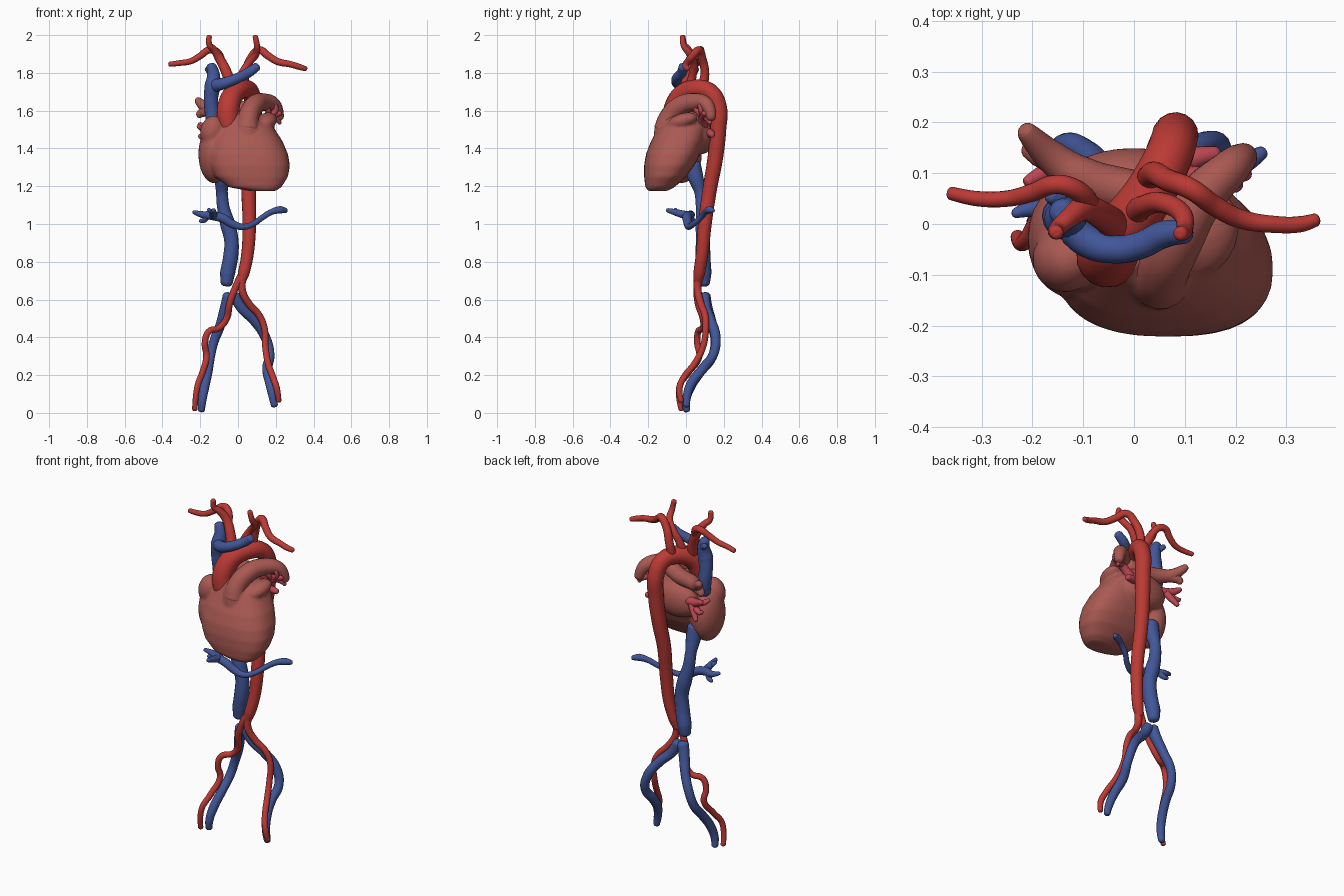
import bpy, bmesh, math
from mathutils import Vector, Matrix, Euler


def material(name, rgb):
    m = bpy.data.materials.new(name)
    m.diffuse_color = (*rgb, 1)
    return m


RED = material("artery_red", (0.50, 0.042, 0.035))
BLUE = material("vein_blue", (0.055, 0.095, 0.32))
FLESH = material("heart_flesh", (0.40, 0.10, 0.085))
PINK = material("lung_vein_pink", (0.52, 0.065, 0.09))


def tubes(name, mat, *paths):
    """Smooth tubes through (x, y, z, radius) points, with rounded ends."""
    cu = bpy.data.curves.new(name, 'CURVE')
    cu.dimensions = '3D'
    cu.bevel_depth = 1.0
    cu.bevel_resolution = 6
    cu.resolution_u = 8
    cu.use_fill_caps = True
    for path in paths:
        a, b = [Vector(p) for p in (path[0], path[1])]
        y, z = [Vector(p) for p in (path[-2], path[-1])]

        def inset(end, nxt):
            # pull points in from the end so the cap is domed
            d = (nxt - end).to_3d().normalized()
            r = end[3]
            return [(*(end.to_3d() + d * r * k), r * s) for k, s in ((0, 0.45), (0.18, 0.78), (0.5, 1))]

        pts = inset(a, b) + list(path[1:-1]) + inset(z, y)[::-1]
        sp = cu.splines.new('BEZIER')
        sp.bezier_points.add(len(pts) - 1)
        for bp, p in zip(sp.bezier_points, pts):
            bp.co = p[:3]
            bp.radius = p[3]
            bp.handle_left_type = bp.handle_right_type = 'AUTO'
    ob = bpy.data.objects.new(name, cu)
    bpy.context.collection.objects.link(ob)
    cu.materials.append(mat)
    return ob


# Heart: lofted ventricles plus chamber bulges, fused into one skin
bm = bmesh.new()
sections = [  # z, x min, x max, y min, y max
    (1.175, 0.06, 0.20, -0.20, -0.10), (1.195, -0.05, 0.23, -0.215, -0.06),
    (1.25, -0.12, 0.265, -0.222, 0.00), (1.31, -0.15, 0.275, -0.222, 0.045),
    (1.37, -0.16, 0.265, -0.212, 0.075), (1.44, -0.15, 0.235, -0.185, 0.10),
    (1.51, -0.12, 0.19, -0.145, 0.115), (1.56, -0.09, 0.14, -0.115, 0.10),
    (1.60, -0.06, 0.09, -0.08, 0.08)]
N = 32
rings = []
for z, x0, x1, y0, y1 in sections:
    ring = []
    for i in range(N):
        c, s = math.cos(math.tau * i / N), math.sin(math.tau * i / N)
        px = math.copysign(abs(c) ** 0.82, c)
        py = math.copysign(abs(s) ** 0.82, s)
        ring.append(bm.verts.new(((x0 + x1) / 2 + px * (x1 - x0) / 2, (y0 + y1) / 2 + py * (y1 - y0) / 2, z)))
    rings.append(ring)
for lo, hi in zip(rings, rings[1:]):
    for i in range(N):
        j = (i + 1) % N
        bm.faces.new((lo[i], lo[j], hi[j], hi[i]))
bm.faces.new(rings[0][::-1])
bm.faces.new(rings[-1])


def bulge(centre, radii, rot=(0, 0, 0)):
    m = Matrix.LocRotScale(Vector(centre), Euler(rot), Vector(radii))
    bmesh.ops.create_uvsphere(bm, u_segments=24, v_segments=16, radius=1, matrix=m)


bulge((-0.125, -0.03, 1.37), (0.085, 0.115, 0.155))            # right atrium
bulge((-0.135, -0.07, 1.49), (0.065, 0.065, 0.085), (0, 0.2, 0))  # right auricle
bulge((0.0, 0.085, 1.47), (0.14, 0.065, 0.10))                 # left atrium
bulge((0.15, -0.02, 1.545), (0.055, 0.085, 0.04), (0.3, 0, -0.3))  # left auricle
bulge((0.05, -0.11, 1.51), (0.06, 0.055, 0.10), (-0.3, 0, 0))  # outflow tract
me = bpy.data.meshes.new("heart")
bm.to_mesh(me)
bm.free()
heart = bpy.data.objects.new("heart", me)
bpy.context.collection.objects.link(heart)
me.materials.append(FLESH)
rm = heart.modifiers.new("fuse", 'REMESH')
rm.mode = 'VOXEL'
rm.voxel_size = 0.009
rm.use_smooth_shade = True
sm = heart.modifiers.new("soften", 'SMOOTH')
sm.factor = 0.5
sm.iterations = 4

# Pulmonary arteries: trunk with left branch, and right branch behind the aorta
tubes("pulmonary_arteries", FLESH,
      [(0.05, -0.12, 1.47, .06), (0.055, -0.09, 1.56, .055), (0.085, -0.03, 1.625, .052),
       (0.13, 0.05, 1.645, .048), (0.19, 0.11, 1.63, .038), (0.225, 0.14, 1.55, .024)],
      [(0.09, 0.03, 1.62, .045), (0.0, 0.06, 1.60, .045), (-0.10, 0.09, 1.60, .042),
       (-0.16, 0.13, 1.61, .033), (-0.22, 0.19, 1.66, .018)],
      [(-0.13, 0.11, 1.60, .03), (-0.19, 0.14, 1.59, .025), (-0.215, 0.15, 1.57, .018)])

# Pulmonary veins on both sides
tubes("pulmonary_veins", PINK,
      [(0.08, 0.09, 1.50, .028), (0.15, 0.09, 1.56, .022), (0.23, 0.10, 1.59, .013)],
      [(0.15, 0.09, 1.56, .018), (0.16, 0.06, 1.60, .016), (0.14, 0.04, 1.63, .012)],
      [(0.16, 0.09, 1.57, .018), (0.20, 0.08, 1.60, .014), (0.20, 0.07, 1.635, .01)],
      [(0.17, 0.10, 1.57, .018), (0.21, 0.12, 1.55, .014), (0.225, 0.13, 1.53, .01)],
      [(0.06, 0.11, 1.48, .028), (0.12, 0.13, 1.48, .022), (0.17, 0.14, 1.47, .015)],
      [(-0.08, 0.10, 1.49, .028), (-0.15, 0.12, 1.50, .024), (-0.21, 0.15, 1.53, .013)],
      [(-0.14, 0.12, 1.50, .018), (-0.18, 0.10, 1.50, .016), (-0.215, 0.08, 1.52, .011)],
      [(-0.12, 0.12, 1.49, .02), (-0.15, 0.14, 1.45, .018), (-0.18, 0.16, 1.41, .012)],
      [(-0.15, 0.13, 1.47, .018), (-0.19, 0.14, 1.46, .015), (-0.21, 0.14, 1.47, .01)])

# Aorta: ascending part, arch and descending part
tubes("aorta", RED,
      [(-0.03, -0.05, 1.44, .055), (-0.05, -0.065, 1.53, .06), (-0.05, -0.055, 1.62, .06),
       (-0.02, -0.01, 1.69, .055), (0.03, 0.06, 1.715, .05), (0.067, 0.13, 1.695, .047),
       (0.08, 0.17, 1.62, .046), (0.08, 0.17, 1.50, .043), (0.07, 0.155, 1.35, .041),
       (0.057, 0.125, 1.18, .038), (0.06, 0.10, 1.0, .036), (0.05, 0.085, 0.84, .033),
       (0.03, 0.07, 0.74, .031), (0.012, 0.062, 0.68, .022)])

# Neck and arm arteries
tubes("neck_and_arm_arteries", RED,
      [(-0.03, -0.01, 1.70, .032), (-0.06, 0.015, 1.80, .028), (-0.10, 0.03, 1.88, .025),
       (-0.13, 0.01, 1.925, .019), (-0.152, -0.01, 1.95, .016), (-0.153, -0.018, 2.0, .014)],
      [(-0.08, 0.025, 1.84, .02), (-0.11, 0.065, 1.91, .02), (-0.15, 0.078, 1.922, .019),
       (-0.20, 0.062, 1.89, .018), (-0.25, 0.05, 1.862, .016), (-0.31, 0.05, 1.852, .015),
       (-0.368, 0.062, 1.845, .013)],
      [(0.0, 0.02, 1.72, .026), (0.02, 0.035, 1.79, .022), (0.055, 0.042, 1.85, .02),
       (0.095, 0.02, 1.90, .019), (0.10, -0.012, 1.945, .016), (0.09, -0.02, 2.0, .014)],
      [(0.03, 0.09, 1.73, .026), (0.04, 0.10, 1.80, .023), (0.07, 0.085, 1.88, .022),
       (0.11, 0.07, 1.92, .021), (0.16, 0.035, 1.89, .02), (0.21, 0.01, 1.86, .019),
       (0.28, -0.001, 1.845, .017), (0.33, 0.0, 1.83, .016), (0.365, 0.01, 1.82, .013)])

# Leg arteries
tubes("left_leg_artery", RED,
      [(0.025, 0.065, 0.74, .022), (0.022, 0.062, 0.65, .02), (0.06, 0.08, 0.575, .019),
       (0.11, 0.10, 0.52, .018), (0.14, 0.105, 0.45, .017), (0.145, 0.09, 0.35, .017),
       (0.16, 0.045, 0.26, .017), (0.185, -0.01, 0.19, .017), (0.205, -0.035, 0.13, .017),
       (0.217, -0.025, 0.055, .014)])
tubes("right_leg_artery", RED,
      [(0.02, 0.065, 0.73, .022), (-0.015, 0.058, 0.66, .019), (-0.045, 0.065, 0.575, .018),
       (-0.06, 0.09, 0.50, .018), (-0.10, 0.09, 0.45, .017), (-0.155, 0.065, 0.43, .017),
       (-0.175, 0.06, 0.37, .017), (-0.167, 0.07, 0.30, .017), (-0.19, 0.01, 0.21, .017),
       (-0.215, -0.035, 0.14, .016), (-0.23, -0.025, 0.01, .014)])

# Upper body veins
tubes("upper_vena_cava", BLUE,
      [(-0.145, 0.025, 1.85, .026), (-0.13, 0.02, 1.79, .034), (-0.135, 0.01, 1.73, .042),
       (-0.143, 0.015, 1.67, .038), (-0.138, 0.02, 1.59, .038), (-0.125, 0.01, 1.50, .036)],
      [(-0.13, 0.0, 1.73, .034), (-0.09, -0.035, 1.74, .032), (-0.04, -0.05, 1.757, .028),
       (0.01, -0.043, 1.778, .027), (0.06, -0.02, 1.805, .027), (0.11, -0.015, 1.84, .023)],
      [(-0.14, 0.04, 1.80, .018), (-0.17, 0.06, 1.825, .014)])

# Lower vena cava
tubes("lower_vena_cava", BLUE,
      [(-0.09, 0.03, 1.33, .045), (-0.085, 0.05, 1.25, .042), (-0.085, 0.075, 1.17, .031),
       (-0.078, 0.085, 1.09, .033), (-0.055, 0.09, 1.0, .04), (-0.035, 0.09, 0.91, .038),
       (-0.04, 0.09, 0.82, .04), (-0.055, 0.095, 0.74, .04), (-0.062, 0.095, 0.67, .032)])

# Liver vein crossing in front of the lower vena cava
tubes("liver_vein", BLUE,
      [(-0.24, 0.02, 1.065, .009), (-0.19, 0.03, 1.05, .018), (-0.14, 0.01, 1.045, .024),
       (-0.08, 0.005, 1.03, .024), (-0.03, 0.01, 1.0, .022), (0.03, 0.015, 0.985, .016),
       (0.08, 0.04, 1.0, .015), (0.13, 0.08, 1.035, .015), (0.18, 0.105, 1.065, .016),
       (0.225, 0.125, 1.075, .02), (0.26, 0.145, 1.07, .012)],
      [(-0.13, 0.005, 1.045, .022), (-0.13, -0.05, 1.06, .018), (-0.13, -0.105, 1.075, .010)],
      [(-0.16, 0.02, 1.045, .018), (-0.18, 0.035, 1.02, .014), (-0.205, 0.045, 1.015, .009)],
      [(-0.13, -0.04, 1.055, .014), (-0.16, -0.06, 1.08, .009)])

# Leg veins
tubes("left_leg_vein", BLUE,
      [(-0.025, 0.095, 0.63, .03), (0.02, 0.105, 0.555, .028), (0.085, 0.13, 0.49, .027),
       (0.145, 0.157, 0.40, .026), (0.168, 0.145, 0.31, .025), (0.155, 0.09, 0.235, .027),
       (0.168, 0.03, 0.16, .025), (0.183, 0.005, 0.09, .022), (0.195, 0.002, 0.03, .018)])
tubes("right_leg_vein", BLUE,
      [(-0.045, 0.095, 0.635, .032), (-0.065, 0.11, 0.56, .03), (-0.095, 0.14, 0.46, .026),
       (-0.13, 0.155, 0.37, .025), (-0.148, 0.135, 0.29, .025), (-0.16, 0.075, 0.215, .025),
       (-0.178, 0.02, 0.13, .025), (-0.19, 0.0, 0.06, .022), (-0.195, 0.004, 0.004, .018)])
